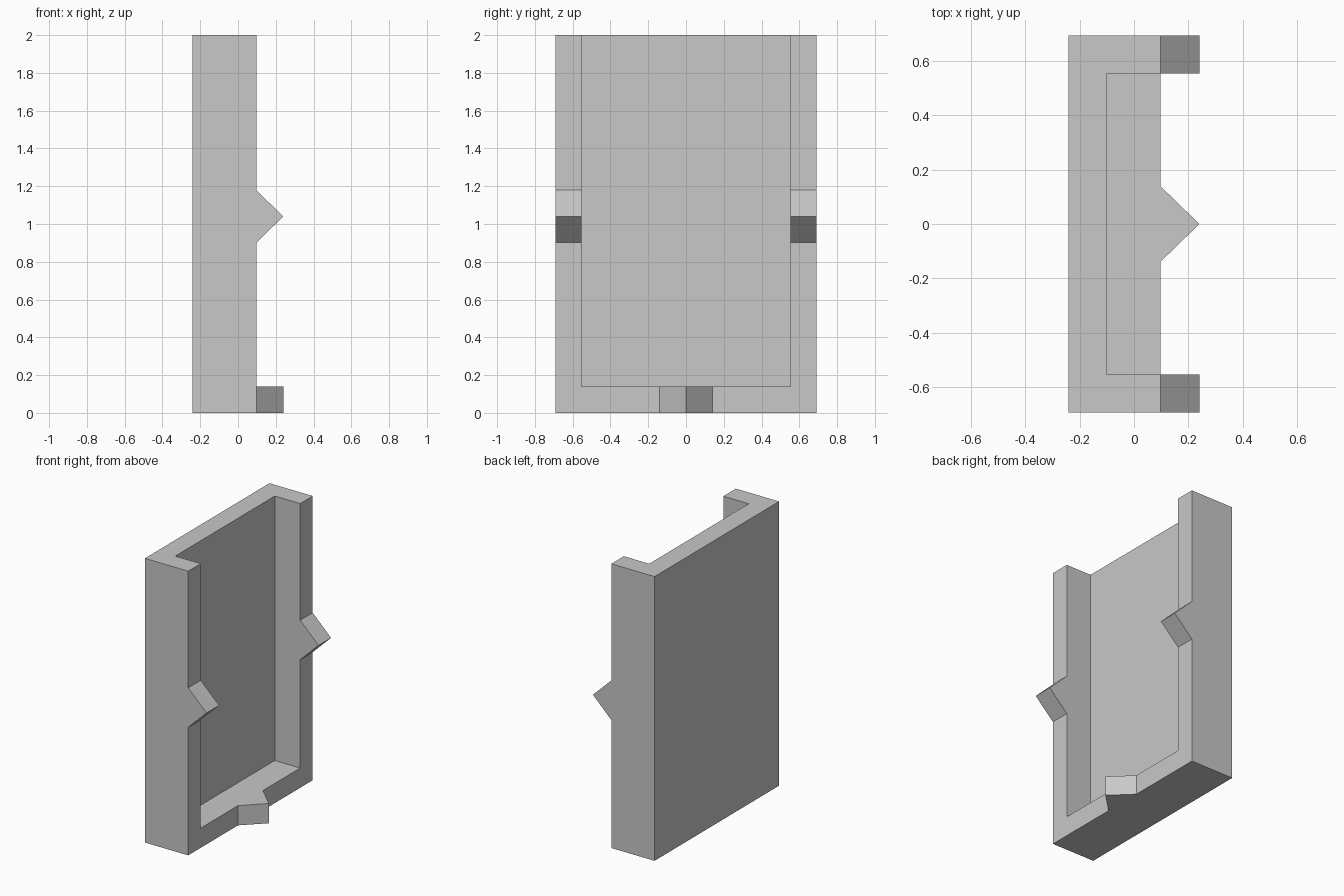
import bpy
import bmesh
from mathutils import Vector

cube = bpy.data.objects.get("Cube")
if cube:
    bpy.data.objects.remove(cube, do_unlink=True)

# Overall sizes
BACK, RIM, TIP = -0.24, 0.097, 0.24
HALF_WIDTH, HEIGHT, WALL = 0.692, 2.0, 0.139
INNER = HALF_WIDTH - WALL

grey = bpy.data.materials.new("light_grey")
grey.use_nodes = True
colour = (0.58, 0.58, 0.58, 1)
grey.diffuse_color = colour
grey.node_tree.nodes["Principled BSDF"].inputs["Base Color"].default_value = colour


def prism(name, outline, offset):
    """Extrude a flat outline along offset into a closed solid."""
    bm = bmesh.new()
    face = bm.faces.new([bm.verts.new(p) for p in outline])
    result = bmesh.ops.extrude_face_region(bm, geom=[face], use_keep_orig=True)
    moved = [v for v in result["geom"] if isinstance(v, bmesh.types.BMVert)]
    bmesh.ops.translate(bm, verts=moved, vec=Vector(offset))
    bmesh.ops.recalc_face_normals(bm, faces=bm.faces)
    mesh = bpy.data.meshes.new(name)
    bm.to_mesh(mesh)
    bm.free()
    mesh.materials.append(grey)
    obj = bpy.data.objects.new(name, mesh)
    bpy.context.collection.objects.link(obj)
    return obj


def block(name, x0, x1, half_y, z0, z1):
    outline = [(x0, -half_y, z0), (x1, -half_y, z0), (x1, half_y, z0), (x0, half_y, z0)]
    return prism(name, outline, (0, 0, z1 - z0))


# Tray body: a slab with a pocket open at the front and at the top
body = block("tray_body", BACK, RIM, HALF_WIDTH, 0, HEIGHT)
cutter = block("pocket_cutter", BACK + WALL, RIM + 1, INNER, WALL, HEIGHT + 1)
cutter.hide_render = True
pocket = body.modifiers.new("pocket", 'BOOLEAN')
pocket.operation = 'DIFFERENCE'
pocket.solver = 'EXACT'
pocket.object = cutter
bpy.context.view_layer.objects.active = body
bpy.ops.object.modifier_apply(modifier=pocket.name)
bpy.data.objects.remove(cutter, do_unlink=True)

# Pointed teeth on the two side rims
TOOTH_Z = 1.04
for side, y in (("front", -HALF_WIDTH), ("back", INNER)):
    prism(side + "_rim_tooth",
          [(RIM, y, TOOTH_Z - WALL), (TIP, y, TOOTH_Z), (RIM, y, TOOTH_Z + WALL)],
          (0, WALL, 0))

# Pointed tooth on the bottom rim
prism("bottom_rim_tooth", [(RIM, -WALL, 0), (TIP, 0, 0), (RIM, WALL, 0)], (0, 0, WALL))
